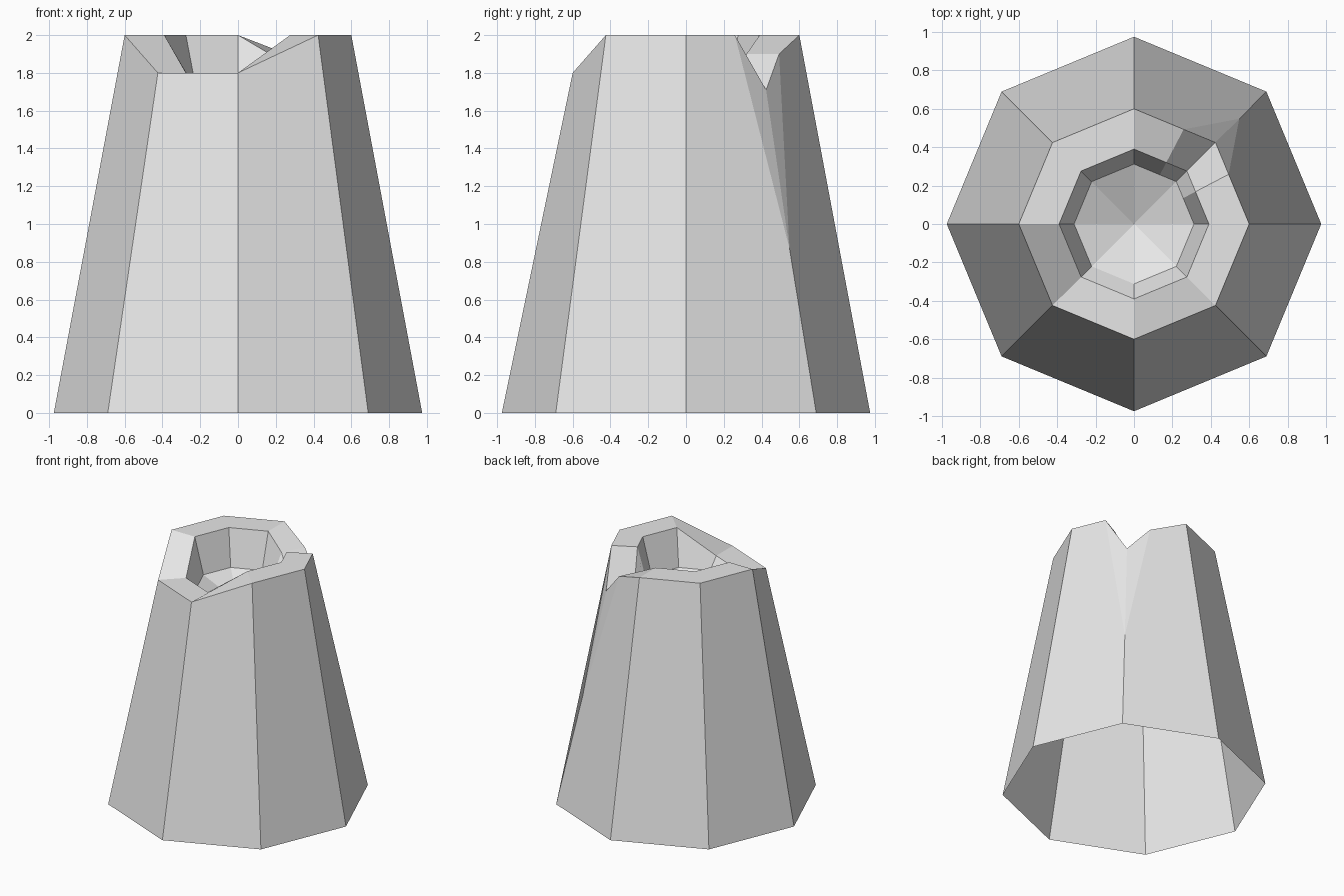
import bpy
import bmesh
from math import cos, sin, radians, floor

cube = bpy.data.objects.get("Cube")
if cube:
    bpy.data.objects.remove(cube, do_unlink=True)

SIDES = 8
# Columns around the octagon, with two extra ones flanking the broken corner
COLUMNS = [0, 0.61, 1, 1.39, 2, 3, 4, 5, 6, 7]
# Rim heights where the edge is chipped away
CHIPPED = {1: 1.71, 1.39: 1.9, 5: 1.8, 6: 1.8}


def on_octagon(radius, column, z):
    """Point on an octagon's outline; fractional columns lie along a side."""
    first = floor(column)
    t = column - first
    a, b = (radians(360 / SIDES * k) for k in (first, first + 1))
    return (radius * ((1 - t) * cos(a) + t * cos(b)),
            radius * ((1 - t) * sin(a) + t * sin(b)), z)


bm = bmesh.new()


def ring(radius, columns, height):
    return {c: bm.verts.new(on_octagon(radius, c, height(c))) for c in columns}


def rim_height(column):
    return CHIPPED.get(column, 2.0)


base = ring(0.975, range(SIDES), lambda c: 0.0)
outer_rim = ring(0.6, COLUMNS, rim_height)
inner_rim = ring(0.39, COLUMNS, rim_height)
bowl_edge = ring(0.312, COLUMNS, lambda c: 1.71)
bowl_centre = bm.verts.new((0, 0, 1.57))
dent = bm.verts.new(on_octagon(0.775, 1, 0.87))

# Plain outer walls, open underneath
for c in range(2, SIDES):
    n = (c + 1) % SIDES
    bm.faces.new((base[c], base[n], outer_rim[n], outer_rim[c]))

# Two walls that meet at the broken corner
left, corner, right = (outer_rim[c] for c in COLUMNS[1:4])
bm.faces.new((base[0], base[1], dent, left, outer_rim[0]))
bm.faces.new((base[1], base[2], outer_rim[2], right, dent))
bm.faces.new((dent, corner, left))
bm.faces.new((dent, right, corner))

# Lip, inner wall and funnel-shaped bowl
for c, n in zip(COLUMNS, COLUMNS[1:] + COLUMNS[:1]):
    for a, b in ((outer_rim, inner_rim), (inner_rim, bowl_edge)):
        bm.faces.new((a[c], a[n], b[n], b[c]))
    bm.faces.new((bowl_edge[c], bowl_edge[n], bowl_centre))

mesh = bpy.data.meshes.new("chipped_tower")
bm.to_mesh(mesh)
bm.free()

# Plain grey surface
grey = bpy.data.materials.new("light_grey")
grey.use_nodes = True
colour = (0.8, 0.8, 0.8, 1)
grey.diffuse_color = colour
for node in grey.node_tree.nodes:
    if node.type == "BSDF_PRINCIPLED":
        node.inputs["Base Color"].default_value = colour
mesh.materials.append(grey)

tower = bpy.data.objects.new("chipped_tower", mesh)
bpy.context.collection.objects.link(tower)
